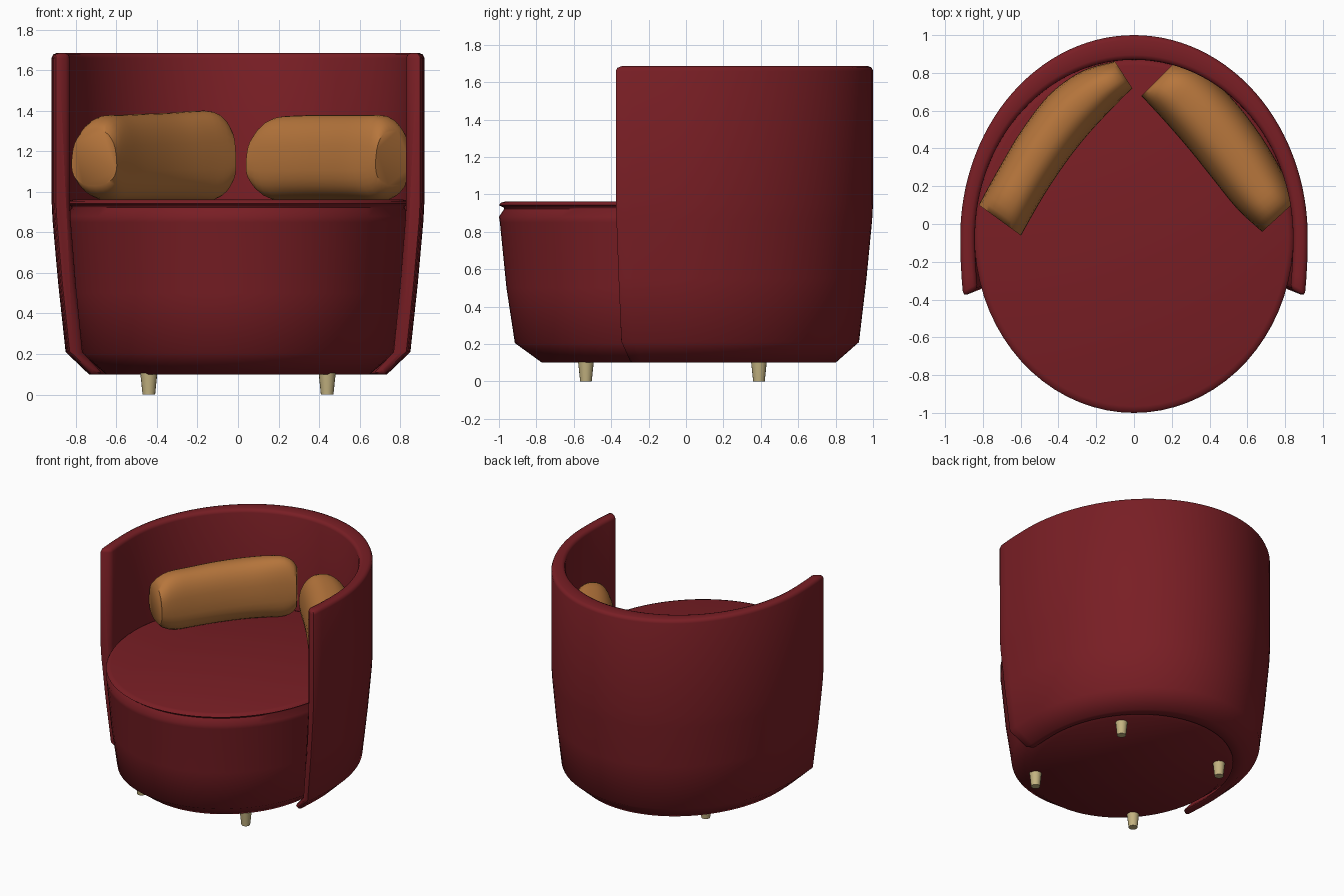
import bpy, math
from math import sin, cos, pi

if "Cube" in bpy.data.objects:
    bpy.data.objects.remove(bpy.data.objects["Cube"])


def material(name, rgb):
    m = bpy.data.materials.new(name)
    m.diffuse_color = (*rgb, 1)
    m.use_nodes = True
    m.node_tree.nodes["Principled BSDF"].inputs["Base Color"].default_value = m.diffuse_color
    return m


RED = material("red_fabric", (0.19, 0.013, 0.018))
TAN = material("tan_fabric", (0.47, 0.18, 0.045))
WOOD = material("pale_wood", (0.55, 0.45, 0.22))


def loft(name, rings, mat, close_loop=False, angle=35, bevel=0):
    """Skin equal-size closed rings in order, capping both ends or joining them."""
    n = len(rings[0])
    verts = [p for r in rings for p in r]
    faces = []
    for i in range(len(rings) - 1):
        for j in range(n):
            k = (j + 1) % n
            faces.append((i*n + j, i*n + k, (i+1)*n + k, (i+1)*n + j))
    faces.append(tuple(reversed(range(n))))
    faces.append(tuple(range((len(rings)-1)*n, len(rings)*n)))
    me = bpy.data.meshes.new(name)
    me.from_pydata(verts, [], faces)
    ob = bpy.data.objects.new(name, me)
    bpy.context.collection.objects.link(ob)
    me.materials.append(mat)
    bpy.ops.object.select_all(action='DESELECT')
    bpy.context.view_layer.objects.active = ob
    ob.select_set(True)
    bpy.ops.object.mode_set(mode='EDIT')
    bpy.ops.mesh.select_all(action='SELECT')
    bpy.ops.mesh.normals_make_consistent(inside=False)
    bpy.ops.object.mode_set(mode='OBJECT')
    if bevel:
        b = ob.modifiers.new("soft_edges", 'BEVEL')
        b.width, b.segments = bevel, 2
        b.limit_method, b.angle_limit = 'ANGLE', math.radians(60)
        bpy.ops.object.modifier_apply(modifier=b.name)
    bpy.ops.object.shade_smooth_by_angle(angle=math.radians(angle))
    return ob


# Seat: oval tub with a grooved, rounded top cushion (scale, height)
seat_profile = [(0.77, 0.10), (0.915, 0.205), (0.96, 0.50), (0.995, 0.85), (1.0, 0.88),
                (0.972, 0.922), (0.975, 0.93), (1.0, 0.942), (0.99, 0.955), (0.965, 0.962)]
N = 72
loft("seat", [[(s*0.845*cos(2*pi*j/N), s*(-0.065 + 0.935*sin(2*pi*j/N)), z)
               for j in range(N)] for s, z in seat_profile], RED, angle=50)


# Wraparound back: tapered wall swept round the rear with flat front ends
def plan(a, rx, back, front):
    return rx*cos(a), -0.07 + (back if sin(a) > 0 else front)*sin(a)


wall = [(0.80, 0.10), (0.925, 0.21), (0.965, 0.55), (0.995, 0.86), (1.0, 0.95), (1.0, 1.685)]
A, M = 0.186, 64
sections = []
for i in range(M + 1):
    a = -A + (pi + 2*A)*i/M
    ox, oy = plan(a, 0.92, 1.07, 1.70)
    ix, iy = plan(a, 0.842, 0.94, 1.48)
    sections.append([(ox*s, oy*s, z) for s, z in wall] +
                    [(ix*s, iy*s, z) for s, z in reversed(wall)])
loft("wraparound_back", sections, RED, bevel=0.03, angle=50)


# Cushions: soft egg-shaped sections along a bent line
def blend(pts, t):
    """Catmull-Rom through the control points."""
    f = t*(len(pts) - 1)
    i = min(int(f), len(pts) - 2)
    u = f - i
    p = [pts[max(0, min(len(pts) - 1, i + k))] for k in (-1, 0, 1, 2)]
    return [0.5*(2*b + (c - a)*u + (2*a - 5*b + 4*c - d)*u*u + (3*b - a - 3*c + d)*u**3)
            for a, b, c, d in zip(*p)]


def power(v, e):
    return math.copysign(abs(v)**e, v)


def cushion(name, stations):
    rings, K, S = [], 32, 26
    for i in range(S + 1):
        t = i/S
        x0, y0, x1, y1, top = blend(stations, t)
        end = min(t, 1 - t)
        h = 1 - 0.35*max(0, 1 - end/0.16)**2.2
        zc, hz = (0.955 + top)/2, (top - 0.955)/2*h
        ring = []
        for j in range(K):
            c, s = power(cos(2*pi*j/K), 0.85), power(sin(2*pi*j/K), 0.75)
            w = 0.5 + 0.5*c*(1 - 0.12*s)
            ring.append((x0 + (x1 - x0)*w, y0 + (y1 - y0)*w, zc + hz*s))
        rings.append(ring)
    loft(name, rings, TAN, angle=50)


# each station: outer x, y, inner x, y, top height
cushion("left_cushion", [(-0.82, 0.10, -0.60, -0.06, 1.385), (-0.71, 0.30, -0.48, 0.15, 1.38),
                         (-0.59, 0.50, -0.36, 0.33, 1.385), (-0.44, 0.69, -0.25, 0.47, 1.39),
                         (-0.27, 0.81, -0.13, 0.60, 1.40), (-0.10, 0.86, -0.01, 0.72, 1.40)])
cushion("right_cushion", [(0.21, 0.85, 0.04, 0.68, 1.365), (0.35, 0.81, 0.17, 0.54, 1.375),
                          (0.51, 0.67, 0.30, 0.39, 1.38), (0.66, 0.48, 0.42, 0.24, 1.38),
                          (0.78, 0.28, 0.55, 0.08, 1.38), (0.855, 0.12, 0.68, -0.04, 1.38)])

# Four tapered legs
for side, x in (("left", -0.44), ("right", 0.44)):
    for place, y in (("front", -0.535), ("back", 0.39)):
        loft(f"{place}_{side}_leg",
             [[(x + r*cos(2*pi*j/16), y + r*sin(2*pi*j/16), z) for j in range(16)]
              for r, z in ((0.031, 0), (0.042, 0.105))], WOOD)
